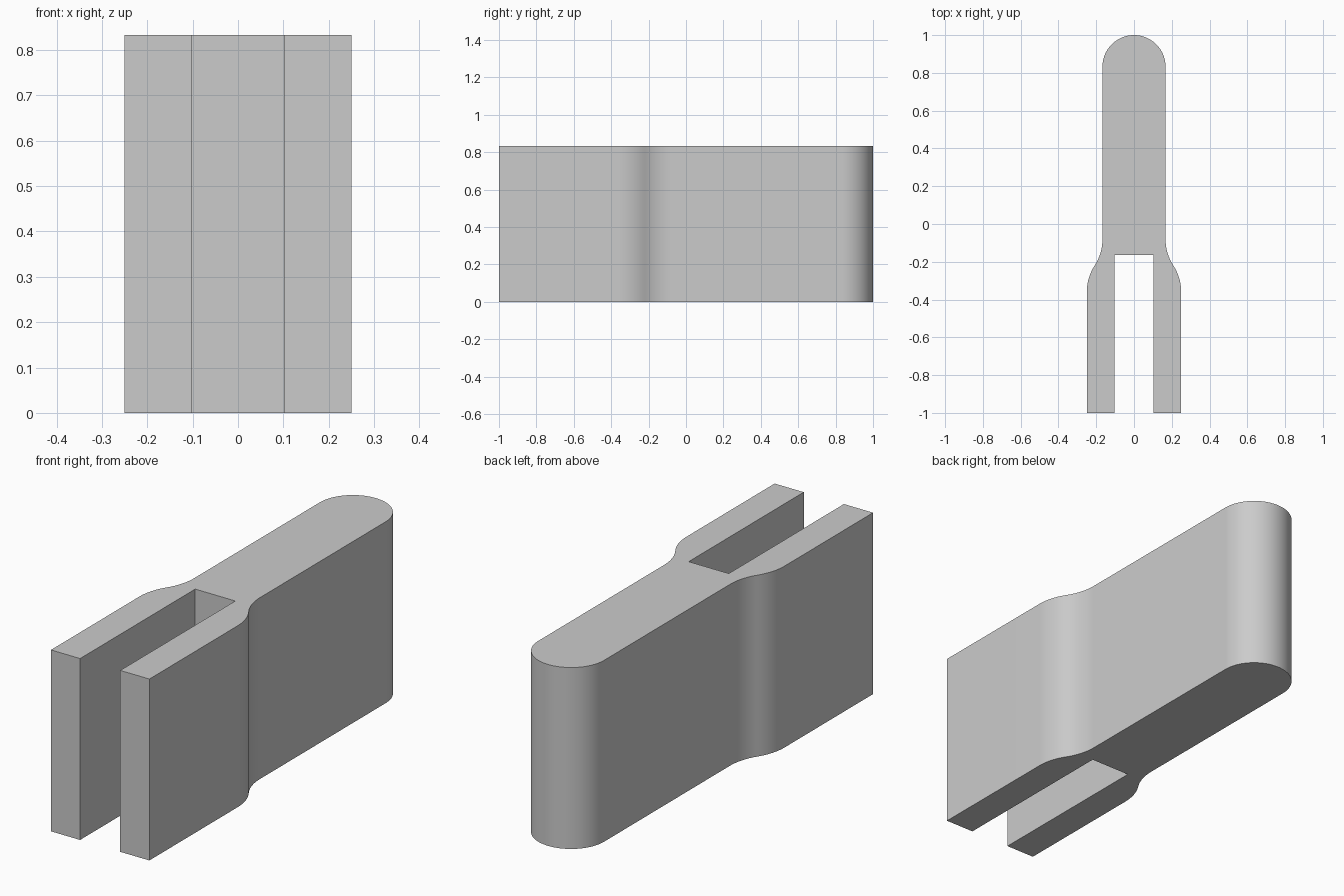
import bpy
import bmesh
from math import asin, cos, sin, pi, radians

HEIGHT = 0.833
BODY = 0.167                  # half width of the solid rounded end
FORK = 0.25                   # half width across the prongs
SLOT = 0.102                  # half width of the slot
SLOT_END = -0.165
FLARE_BACK, FLARE_FRONT = -0.08, -0.36

cube = bpy.data.objects.get("Cube")
if cube:
    bpy.data.objects.remove(cube, do_unlink=True)

grey = bpy.data.materials.new("plain grey")
grey.use_nodes = True
color = (0.6, 0.6, 0.6, 1)
grey.diffuse_color = color
grey.node_tree.nodes["Principled BSDF"].inputs["Base Color"].default_value = color


def arc(cx, cy, r, start, end, steps):
    """Points along a circular arc, both ends included."""
    angles = [start + (end - start) * i / steps for i in range(steps + 1)]
    return [(cx + r * cos(a), cy + r * sin(a)) for a in angles]


# Flare: two equal tangent arcs from the body to the prong
dx, dy = (FORK - BODY) / 2, (FLARE_BACK - FLARE_FRONT) / 2
radius = (dx * dx + dy * dy) / (2 * dx)
sweep = asin(dy / radius)
outer = arc(FORK - radius, FLARE_FRONT, radius, 0, sweep, 10)
inner = arc(BODY + radius, FLARE_BACK, radius, pi + sweep, pi, 10)

# Left half of the outline, from the slot end round to the back tip
half = [(SLOT, SLOT_END), (SLOT, -1), (FORK, -1)]
half += outer + inner[1:]
half += arc(0, 1 - BODY, BODY, 0, pi / 2, 24)
outline = half + [(-x, y) for x, y in reversed(half[:-1])]

# Extrude the whole outline upward
bm = bmesh.new()
base = bm.faces.new([bm.verts.new((x, y, 0)) for x, y in outline])
grown = bmesh.ops.extrude_face_region(bm, geom=[base], use_keep_orig=True)
top = [v for v in grown["geom"] if isinstance(v, bmesh.types.BMVert)]
bmesh.ops.translate(bm, verts=top, vec=(0, 0, HEIGHT))
bmesh.ops.recalc_face_normals(bm, faces=bm.faces)

mesh = bpy.data.meshes.new("forked_clip")
bm.to_mesh(mesh)
bm.free()
mesh.materials.append(grey)
clip = bpy.data.objects.new("forked_clip", mesh)
bpy.context.collection.objects.link(clip)

# Smooth curves, sharp corners
bpy.ops.object.select_all(action='DESELECT')
clip.select_set(True)
bpy.context.view_layer.objects.active = clip
bpy.ops.object.shade_smooth_by_angle(angle=radians(30))
